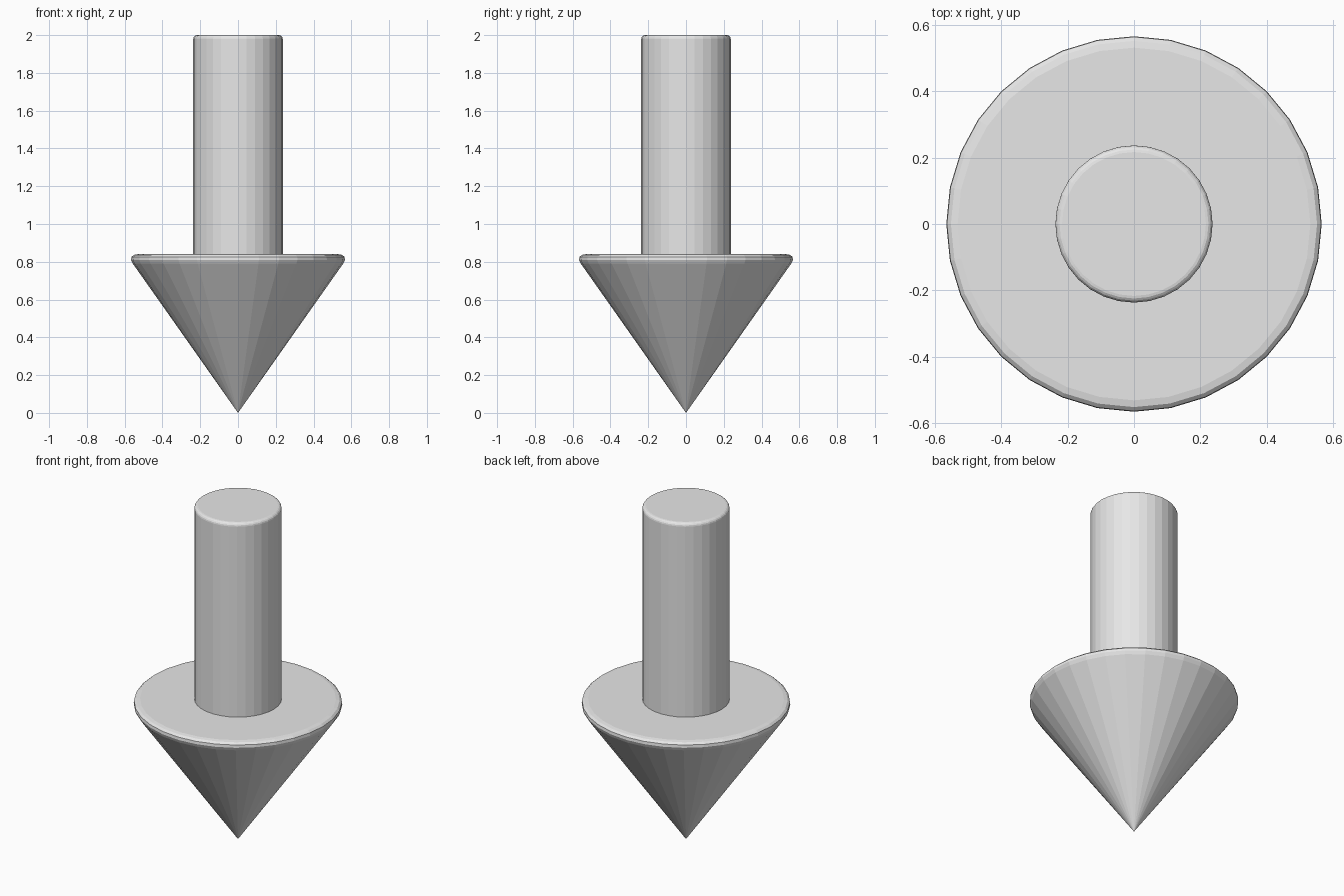
import bpy
import math

cube = bpy.data.objects.get("Cube")
if cube:
    bpy.data.objects.remove(cube, do_unlink=True)

SIDES = 32
HEAD_TOP = 0.84

grey = bpy.data.materials.new("light_grey")
grey.use_nodes = True
grey.diffuse_color = (0.8, 0.8, 0.8, 1)
grey.node_tree.nodes["Principled BSDF"].inputs["Base Color"].default_value = (0.8, 0.8, 0.8, 1)


def finish(name, width):
    """Name the new part, colour it and round its rims; facets stay flat."""
    part = bpy.context.object
    part.name = name
    part.data.materials.append(grey)
    bevel = part.modifiers.new("rounded_rim", 'BEVEL')
    bevel.width = width
    bevel.segments = 4
    bevel.limit_method = 'ANGLE'
    bevel.angle_limit = math.radians(30)


# Arrow head: cone pointing down, with a rounded upper rim
bpy.ops.mesh.primitive_cone_add(vertices=SIDES, radius1=0.592, radius2=0, depth=HEAD_TOP,
                                location=(0, 0, HEAD_TOP / 2), rotation=(math.pi, 0, 0))
finish("arrow_head", 0.06)

# Shaft: cylinder sunk a little into the head
bottom = HEAD_TOP - 0.04
bpy.ops.mesh.primitive_cylinder_add(vertices=SIDES, radius=0.237, depth=2 - bottom,
                                    location=(0, 0, (2 + bottom) / 2))
finish("arrow_shaft", 0.02)
